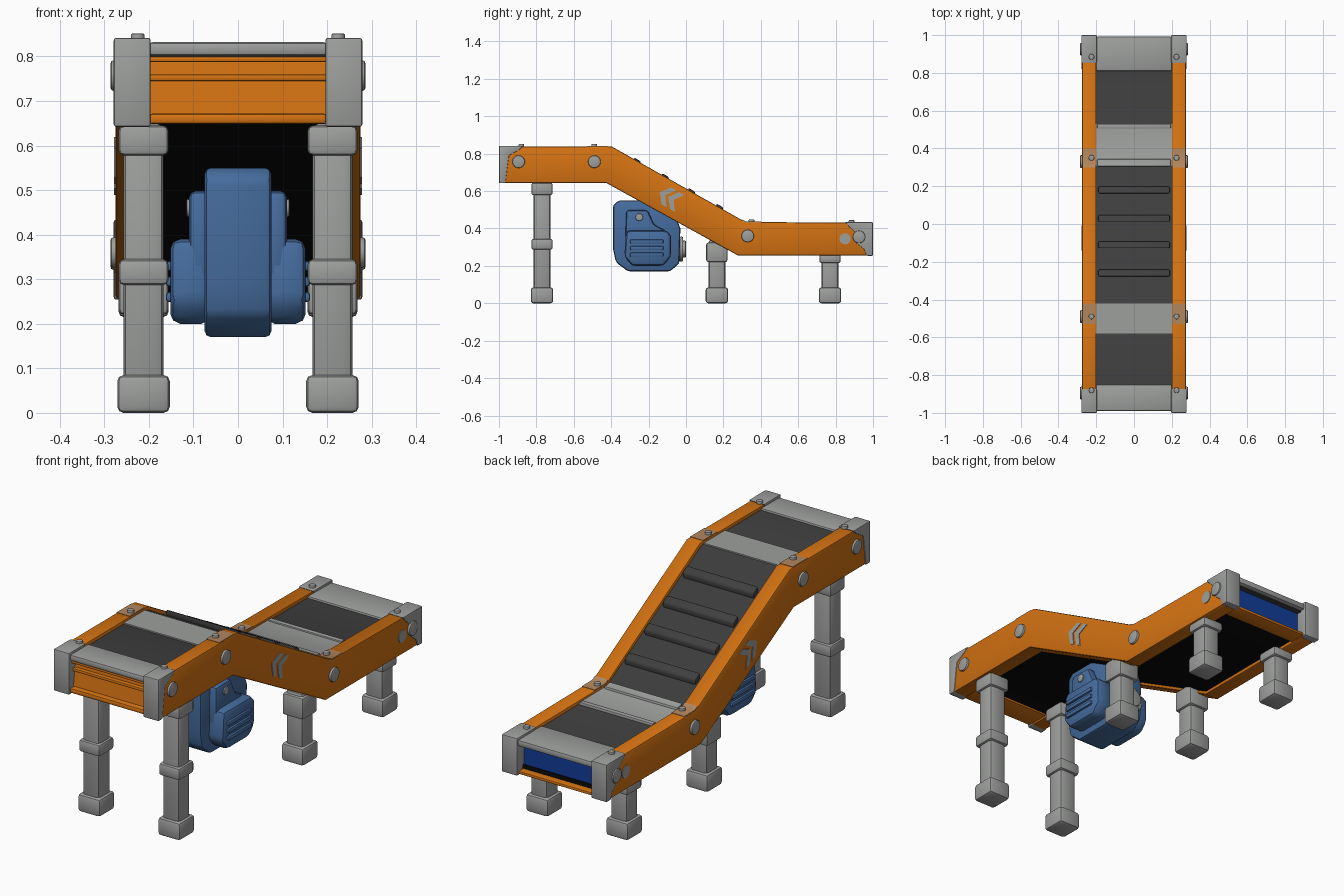
import bpy, bmesh, math
from mathutils import Matrix, Vector

cube = bpy.data.objects.get("Cube")
if cube:
    bpy.data.objects.remove(cube, do_unlink=True)


def material(name, r, g, b):
    m = bpy.data.materials.new(name)
    m.use_nodes = True
    m.diffuse_color = (r, g, b, 1)
    m.node_tree.nodes["Principled BSDF"].inputs["Base Color"].default_value = (r, g, b, 1)
    return m


ORANGE = material("orange paint", .66, .17, .006)
TAN = material("worn paint", .45, .24, .11)
GREY = material("grey metal", .34, .35, .34)
RUBBER = material("dark rubber", .05, .05, .05)
BLACK = material("black underside", .003, .003, .003)
BLUE = material("motor blue", .06, .15, .34)
DEEP = material("deep blue", .006, .045, .32)


def finish(name, bm, mat, bevel=0):
    bmesh.ops.recalc_face_normals(bm, faces=bm.faces)
    if bevel:
        edges = [e for e in bm.edges if e.calc_face_angle(0) > math.radians(35)]
        bmesh.ops.bevel(bm, geom=edges, offset=bevel, segments=2, profile=.5,
                        affect='EDGES', clamp_overlap=True)
    me = bpy.data.meshes.new(name)
    bm.to_mesh(me)
    bm.free()
    me.materials.append(mat)
    ob = bpy.data.objects.new(name, me)
    bpy.context.collection.objects.link(ob)
    bpy.ops.object.select_all(action='DESELECT')
    ob.select_set(True)
    bpy.context.view_layer.objects.active = ob
    bpy.ops.object.shade_smooth_by_angle(angle=math.radians(35))
    return ob


def prism(name, pts, x0, x1, mat, bevel=0):
    """Extrude a (y, z) outline across x."""
    bm = bmesh.new()
    a = [bm.verts.new((x0, y, z)) for y, z in pts]
    b = [bm.verts.new((x1, y, z)) for y, z in pts]
    bm.faces.new(a)
    bm.faces.new(b)
    for i in range(len(pts)):
        j = (i + 1) % len(pts)
        bm.faces.new((a[i], a[j], b[j], b[i]))
    return finish(name, bm, mat, bevel)


def box(name, x0, x1, y0, y1, z0, z1, mat, bevel=0):
    return prism(name, [(y0, z0), (y1, z0), (y1, z1), (y0, z1)], x0, x1, mat, bevel)


def disc(name, center, axis, radius, depth, mat, bevel=.006):
    bm = bmesh.new()
    rot = Vector((0, 0, 1)).rotation_difference(Vector(axis)).to_matrix().to_4x4()
    bmesh.ops.create_cone(bm, cap_ends=True, segments=16, radius1=radius, radius2=radius,
                          depth=depth, matrix=Matrix.Translation(center) @ rot)
    return finish(name, bm, mat, bevel)


TOP = [(-1, .838), (-.40, .838), (.32, .435), (1, .43)]
BOTTOM = [(-1, .643), (-.43, .643), (.28, .256), (1, .256)]


def height(line, y):
    for (ya, za), (yb, zb) in zip(line, line[1:]):
        if y <= yb:
            return za + (zb - za) * (y - ya) / (yb - ya)


def strip(name, y0, y1, x0, x1, offset, thick, mat, bevel=0, line=TOP):
    """A slab that follows the conveyor's bent path."""
    ys = [y0] + [y for y, z in line if y0 < y < y1] + [y1]
    up = [(y, height(line, y) + offset) for y in ys]
    return prism(name, up + [(y, z - thick) for y, z in reversed(up)], x0, x1, mat, bevel)


# Belt, covers and cleats
strip("belt", -.97, .97, -.205, .205, -.016, .025, RUBBER)
strip("front_cover", -.99, -.85, -.2, .2, -.006, .03, GREY, .008)
strip("upper_bend_cover", -.58, -.42, -.2, .2, -.01, .02, GREY)
strip("lower_bend_cover", .31, .53, -.2, .2, -.01, .02, GREY)
strip("lower_bend_roll", .305, .345, -.195, .195, .002, .025, GREY, .008)
strip("lower_cover_lip", .505, .53, -.195, .195, -.003, .02, GREY, .005)
strip("back_cover", .81, .992, -.2, .2, -.006, .03, GREY, .008)
for y in (-.26, -.11, .03, .18):
    strip("belt_cleat", y - .018, y + .018, -.19, .19, .01, .03, RUBBER, .008)

# Underside and end panels
strip("underside", -.95, .95, -.205, .205, .035, .02, BLACK, line=BOTTOM)
box("front_lip", -.2, .2, -.99, -.87, .648, .672, ORANGE, .008)
box("back_lip", -.2, .2, .90, .985, .258, .272, ORANGE, .004)
prism("front_panel", [(-.965, .66), (-.945, .66), (-.925, .80), (-.945, .80)], -.2, .2, ORANGE)
box("front_panel_rib", -.2, .2, -.97, -.94, .745, .76, ORANGE, .005)
box("front_rod", -.2, .2, -.98, -.95, .788, .80, ORANGE, .004)
box("back_panel", -.2, .2, .925, .945, .265, .41, DEEP)

# Cap outlines, wider along the top than on the side
FRONT_CAP = [(-1, .642), (-.965, .642), (-.955, .72), (-.945, .79), (-.89, .82), (-.87, .842), (-1, .842)]
BACK_CAP = [(1, .254), (.965, .254), (.95, .29), (.90, .33), (.915, .37), (.87, .41), (.85, .434), (1, .434)]


def chevron(name, s, y, z):
    u, n = Vector((-.87, .49)), Vector((.49, .87))
    c = Vector((y, z))
    side = [(.03, 0), (-.012, .052), (-.042, .052), (-.005, 0), (-.042, -.052), (-.012, -.052)]
    prism(name, [tuple(c + u * a + n * b) for a, b in side], s * .27, s * .278, GREY)


def leg(prefix, s, y, top, joints):
    x = s * .212
    box(prefix + "_leg", x - .045, x + .045, y - .045, y + .045, .04, top, GREY, .016)
    box(prefix + "_foot", x - .059, x + .059, y - .06, y + .06, 0, .085, GREY, .014)
    for z0, z1 in joints:
        box(prefix + "_leg_collar", x - .056, x + .056, y - .057, y + .057, z0, z1, GREY, .012)


for s, side in ((1, "left"), (-1, "right")):
    # Side rails with caps and worn patches
    rail = [(y * .99, z) for y, z in TOP] + [(y * .99, z) for y, z in reversed(BOTTOM)]
    prism(side + "_rail", rail, s * .2, s * .275, ORANGE, .008)
    prism(side + "_front_cap", FRONT_CAP, s * .196, s * .279, GREY, .006)
    prism(side + "_back_cap", BACK_CAP, s * .196, s * .279, GREY, .006)
    for y0, y1 in ((-.53, -.42), (.30, .40)):
        strip(side + "_worn_patch", y0, y1, s * .203, s * .272, .002, .008, TAN)

    # Side markings
    chevron(side + "_chevron_upper", s, -.115, .58)
    chevron(side + "_chevron_lower", s, -.07, .555)
    disc(side + "_side_spot", (s * .274, .85, .345), (1, 0, 0), .03, .008, GREY, 0)

    # Bolts
    for y, z in ((-.895, .757), (-.49, .757), (.33, .36), (.925, .355)):
        disc(side + "_side_bolt", (s * .274, y, z), (s, 0, 0), .034, .024, GREY)
    for y in (-.88, -.49, .35, .885):
        disc(side + "_top_bolt", (s * .225, y, height(TOP, y) + .004), (0, 0, 1), .015, .02, GREY, .004)

    # Legs
    leg(side + "_front", s, -.77, .65, ((.287, .345), (.578, .645)))
    leg(side + "_middle", s, .165, .34, ((.22, .325),))
    leg(side + "_back", s, .77, .27, ((.215, .262),))

    # Motor side housings
    prism(side + "_motor_side", [(-.33, .25), (-.29, .2), (-.12, .2), (-.08, .25), (-.08, .36), (-.10, .39),
                                 (-.32, .39)], s * .06, s * .152, BLUE, .022)
    prism(side + "_motor_shoulder", [(-.325, .3), (-.10, .3), (-.11, .39), (-.17, .42), (-.205, .498), (-.32, .498)],
          s * .06, s * .11, BLUE, .015)
    disc(side + "_motor_bolt", (s * .108, -.25, .46), (s, 0, 0), .02, .016, GREY, .004)
    for z in (.26, .295, .33):
        box(side + "_motor_vent", s * .14, s * .162, -.30, -.12, z - .011, z + .011, BLUE, .007)

# Motor body
prism("motor_body", [(-.39, .29), (-.375, .22), (-.31, .17), (-.085, .17), (-.035, .215), (-.03, .40), (-.06, .48),
                     (-.17, .55), (-.36, .55), (-.39, .525)], -.075, .075, BLUE, .014)
disc("motor_shaft_plate", (0, -.025, .29), (0, 1, 0), .066, .02, GREY)
disc("motor_shaft_knob", (0, -.012, .29), (0, 1, 0), .045, .024, GREY)
